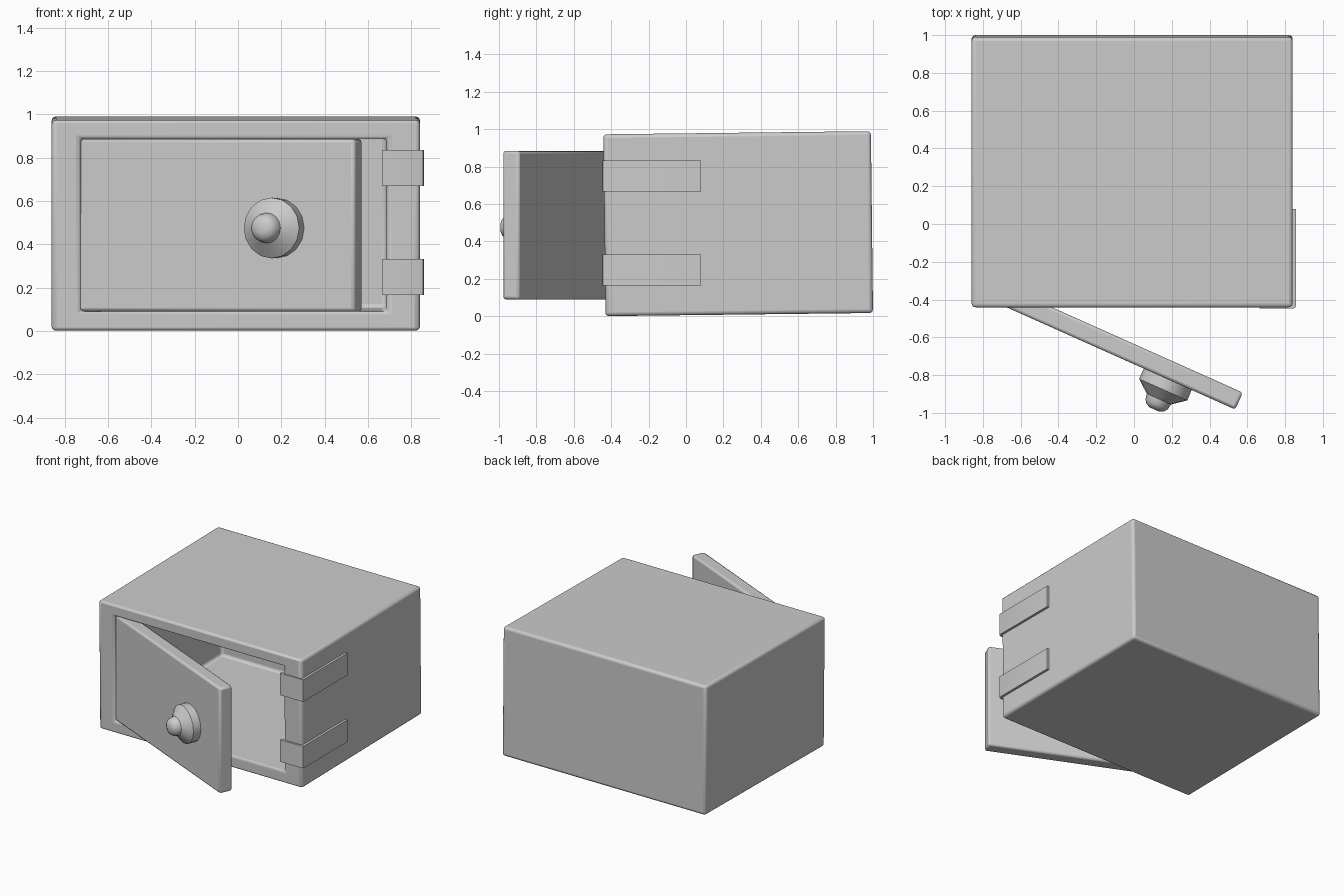
import bpy, bmesh
from math import radians, atan, sin, cos, pi
from mathutils import Vector

if "Cube" in bpy.data.objects:
    bpy.data.objects.remove(bpy.data.objects["Cube"])


def make(name, bm, bevel=0, segments=3):
    bmesh.ops.recalc_face_normals(bm, faces=bm.faces)
    me = bpy.data.meshes.new(name)
    bm.to_mesh(me)
    bm.free()
    ob = bpy.data.objects.new(name, me)
    bpy.context.collection.objects.link(ob)
    if bevel:
        m = ob.modifiers.new("bevel", 'BEVEL')
        m.width, m.segments, m.limit_method = bevel, segments, 'ANGLE'
    bpy.ops.object.select_all(action='DESELECT')
    ob.select_set(True)
    bpy.context.view_layer.objects.active = ob
    bpy.ops.object.shade_smooth_by_angle(angle=radians(35))
    return ob


def box(lo, hi):
    bm = bmesh.new()
    bmesh.ops.create_cube(bm, size=1)
    for v in bm.verts:
        v.co = [lo[i] if v.co[i] < 0 else hi[i] for i in range(3)]
    return bm


# safe body: box with the front inset and pushed back into a cavity, leaning slightly
bm = box((-0.86, -0.43, 0.006), (0.84, 1.0, 0.978))
bm.normal_update()
front = min(bm.faces, key=lambda f: f.calc_center_median().y)
bmesh.ops.inset_individual(bm, faces=[front], thickness=0.1)
mid = front.calc_center_median()
for v in front.verts:
    v.co.x = -0.725 if v.co.x < mid.x else 0.685
    v.co.z = 0.095 if v.co.z < mid.z else 0.893
hole = bmesh.ops.extrude_discrete_faces(bm, faces=[front])['faces'][0]
for v in hole.verts:
    v.co.y = 0.84
body = make("safe_body", bm, 0.02)
body.rotation_euler.x = 0.0117

# door: slab swung open about its left edge
swing = -atan(0.447)
door = make("door", box((0, 0, 0.09), (1.41, 0.098, 0.885)), 0.015, 2)
door.location = (0.536 - 1.41 * cos(swing), -0.982 - 1.41 * sin(swing), 0)
door.rotation_euler.z = swing

# knob: lathed profile (radius, distance out from door)
profile = [(0.138, -0.02), (0.14, 0.06), (0.07, 0.115), (0.065, 0.145),
           (0.05, 0.165), (0.026, 0.175)]
sides = 16
bm = bmesh.new()
rings = [[bm.verts.new((r * cos(2 * pi * i / sides), -d, r * sin(2 * pi * i / sides)))
          for i in range(sides)] for r, d in profile]
for a, b in zip(rings, rings[1:]):
    for i in range(sides):
        j = (i + 1) % sides
        bm.faces.new((a[i], a[j], b[j], b[i]))
bm.faces.new(rings[0])
bm.faces.new(rings[-1])
knob = make("knob", bm)
knob.location = (0.179, -0.822, 0.475)
knob.rotation_euler.z = swing

# hinge straps: thin L-shaped plates wrapped around the front right corner
outline = [(0.665, -0.448), (0.842, -0.448), (0.854, -0.443), (0.858, -0.43),
           (0.858, 0.08), (0.838, 0.08), (0.838, -0.428), (0.665, -0.428)]
for name, z in (("hinge_lower", 0.165), ("hinge_upper", 0.668)):
    bm = bmesh.new()
    f = bm.faces.new([bm.verts.new((x, y, z)) for x, y in outline])
    ext = bmesh.ops.extrude_face_region(bm, geom=[f], use_keep_orig=True)['geom']
    bmesh.ops.translate(bm, vec=Vector((0, 0, 0.166)),
                        verts=[g for g in ext if isinstance(g, bmesh.types.BMVert)])
    make(name, bm)
